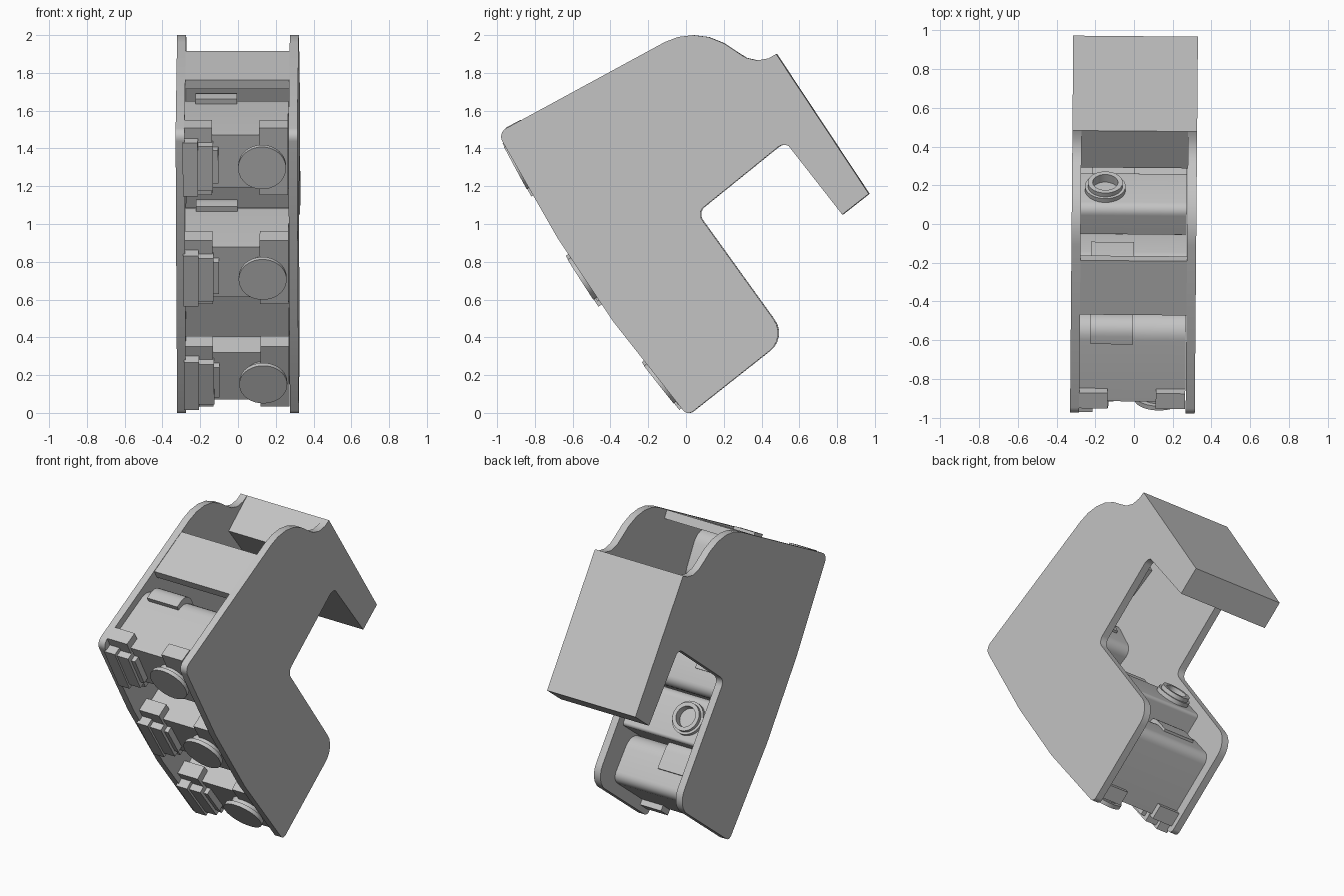
import bpy, bmesh, math
from mathutils import Matrix, Vector

if "Cube" in bpy.data.objects:
    bpy.data.objects.remove(bpy.data.objects["Cube"], do_unlink=True)

grey = bpy.data.materials.new("light grey")
grey.use_nodes = True
grey.diffuse_color = (0.55, 0.55, 0.55, 1)
grey.node_tree.nodes["Principled BSDF"].inputs["Base Color"].default_value = (0.55, 0.55, 0.55, 1)

YAW = Matrix.Rotation(-0.0085, 4, 'Z')
HOME = Matrix.Identity(4)


def finish(name, bm, frame, smooth=True):
    bmesh.ops.recalc_face_normals(bm, faces=bm.faces)
    me = bpy.data.meshes.new(name)
    bm.to_mesh(me)
    bm.free()
    me.transform(YAW @ frame)
    me.materials.append(grey)
    ob = bpy.data.objects.new(name, me)
    bpy.context.collection.objects.link(ob)
    if smooth:
        bpy.ops.object.select_all(action='DESELECT')
        ob.select_set(True)
        bpy.context.view_layer.objects.active = ob
        bpy.ops.object.shade_smooth_by_angle(angle=math.radians(30))
    return ob


def rounded(points, steps=6):
    """Turn (y, z, radius) corners into an outline with rounded corners."""
    out = []
    for i, (y, z, r) in enumerate(points):
        p = Vector((y, z))
        if r == 0:
            out.append(p)
            continue
        a = (Vector(points[i - 1][:2]) - p).normalized()
        b = (Vector(points[(i + 1) % len(points)][:2]) - p).normalized()
        half = a.angle(b) / 2
        centre = p + (a + b).normalized() * r / math.sin(half)
        s = p + a * r / math.tan(half) - centre
        e = p + b * r / math.tan(half) - centre
        turn = s.angle_signed(e)
        for k in range(steps + 1):
            t = -turn * k / steps
            c, n = math.cos(t), math.sin(t)
            out.append(centre + Vector((c * s.x - n * s.y, n * s.x + c * s.y)))
    return out


def prism(name, points, x0, x1, frame=HOME):
    """Extrude a (y, z, radius) outline from x0 to x1."""
    bm = bmesh.new()
    face = bm.faces.new([bm.verts.new((x0, p[0], p[1])) for p in rounded(points)])
    ext = bmesh.ops.extrude_face_region(bm, geom=[face])
    bmesh.ops.translate(bm, vec=(x1 - x0, 0, 0),
                        verts=[g for g in ext["geom"] if isinstance(g, bmesh.types.BMVert)])
    return finish(name, bm, frame)


def block(name, x, d, v, frame):
    pts = [(d[0], v[0], 0), (d[1], v[0], 0), (d[1], v[1], 0), (d[0], v[1], 0)]
    return prism(name, pts, x[0], x[1], frame)


def lathe(name, profile, x, v, frame, n=40):
    """Revolve a closed (radius, depth) profile about the depth axis."""
    bm = bmesh.new()
    vs = [bm.verts.new((x + r, d, v)) for r, d in profile]
    edges = [bm.edges.new((vs[i], vs[(i + 1) % len(vs)])) for i in range(len(vs))]
    bmesh.ops.spin(bm, geom=vs + edges, cent=(x, 0, v), axis=(0, 1, 0),
                   angle=2 * math.pi, steps=n, use_duplicate=False)
    bmesh.ops.remove_doubles(bm, verts=bm.verts, dist=1e-5)
    return finish(name, bm, frame)


def frame_at(y, z, degrees):
    return Matrix.Translation((0, y, z)) @ Matrix.Rotation(math.radians(degrees), 4, 'X')


# Two matching side plates
side = [
    (0.01, -0.015, 0.035), (0.535, 0.40, 0.12), (0.06, 1.06, 0.05), (0.53, 1.44, 0.05),
    (0.83, 1.05, 0), (0.97, 1.16, 0), (0.48, 1.90, 0), (0.44, 1.877, 0), (0.38, 1.866, 0),
    (0.32, 1.88, 0), (0.26, 1.918, 0), (0.20, 1.958, 0), (0.12, 1.99, 0), (0.04, 2.0, 0),
    (-0.04, 1.99, 0), (-0.11, 1.963, 0), (-0.995, 1.482, 0.05), (-0.68, 0.93, 0),
    (-0.38, 0.48, 0)]
prism("right_side_plate", side, -0.322, -0.275)
prism("left_side_plate", side, 0.275, 0.322)

# Thick rear slab and the sloping top panel joining the plates
prism("rear_slab", [(0.48, 1.90, 0), (0.97, 1.16, 0), (0.83, 1.05, 0), (0.29, 1.74, 0)],
      -0.322, 0.322)
prism("top_panel", [(-0.19, 1.917, 0), (-0.47, 1.763, 0), (-0.445, 1.715, 0), (-0.165, 1.869, 0)],
      -0.28, 0.28)

# Three identical modules fanned along the front
modules = {"top": (-0.897, 1.287, 28.3), "middle": (-0.552, 0.697, 32.7),
           "bottom": (-0.137, 0.142, 38.3)}
for tag, place in modules.items():
    f = frame_at(*place)
    prism(tag + "_module_body", [(0.07, -0.145, 0), (0.53, -0.145, 0.06),
                                 (0.53, 0.17, 0.1), (0.07, 0.17, 0)], -0.277, 0.272, f)
    prism(tag + "_module_rear_ridge", [(0.42, 0.0, 0), (0.545, 0.0, 0),
                                       (0.545, 0.2, 0.08), (0.42, 0.2, 0)], -0.22, 0.0, f)
    # Mounting ears at both sides of the front face
    for label, x in (("right", (-0.277, -0.13)), ("left", (0.12, 0.272))):
        block(f"{tag}_{label}_ear", x, (0.055, 0.145), (-0.18, 0.222), f)
    # Stepped connector
    for i, (x, d, h) in enumerate([((-0.285, -0.205), 0.0, 0.16), ((-0.205, -0.125), 0.012, 0.135),
                                   ((-0.125, -0.097), 0.03, 0.1)]):
        block(f"{tag}_connector_step_{i + 1}", x, (d, 0.08), (-h, h), f)
    # Round output disc on a short neck
    lathe(tag + "_output_disc", [(0, 0), (0.127, 0), (0.127, 0.025), (0.1, 0.025),
                                 (0.1, 0.08), (0, 0.08)], 0.135, 0.01, f)

# Inner box between the lower two modules, with a ring on its rear face
f = frame_at(0.175, 0.80, 38.3)
prism("inner_box", [(-0.45, -0.15, 0), (0, -0.15, 0.02), (0, 0.15, 0.05), (-0.45, 0.15, 0)],
      -0.277, 0.272, f)
lathe("rear_ring", [(0.065, -0.01), (0.105, -0.01), (0.105, 0.025), (0.09, 0.025),
                    (0.09, 0.05), (0.065, 0.05)], -0.15, 0.0, f)
